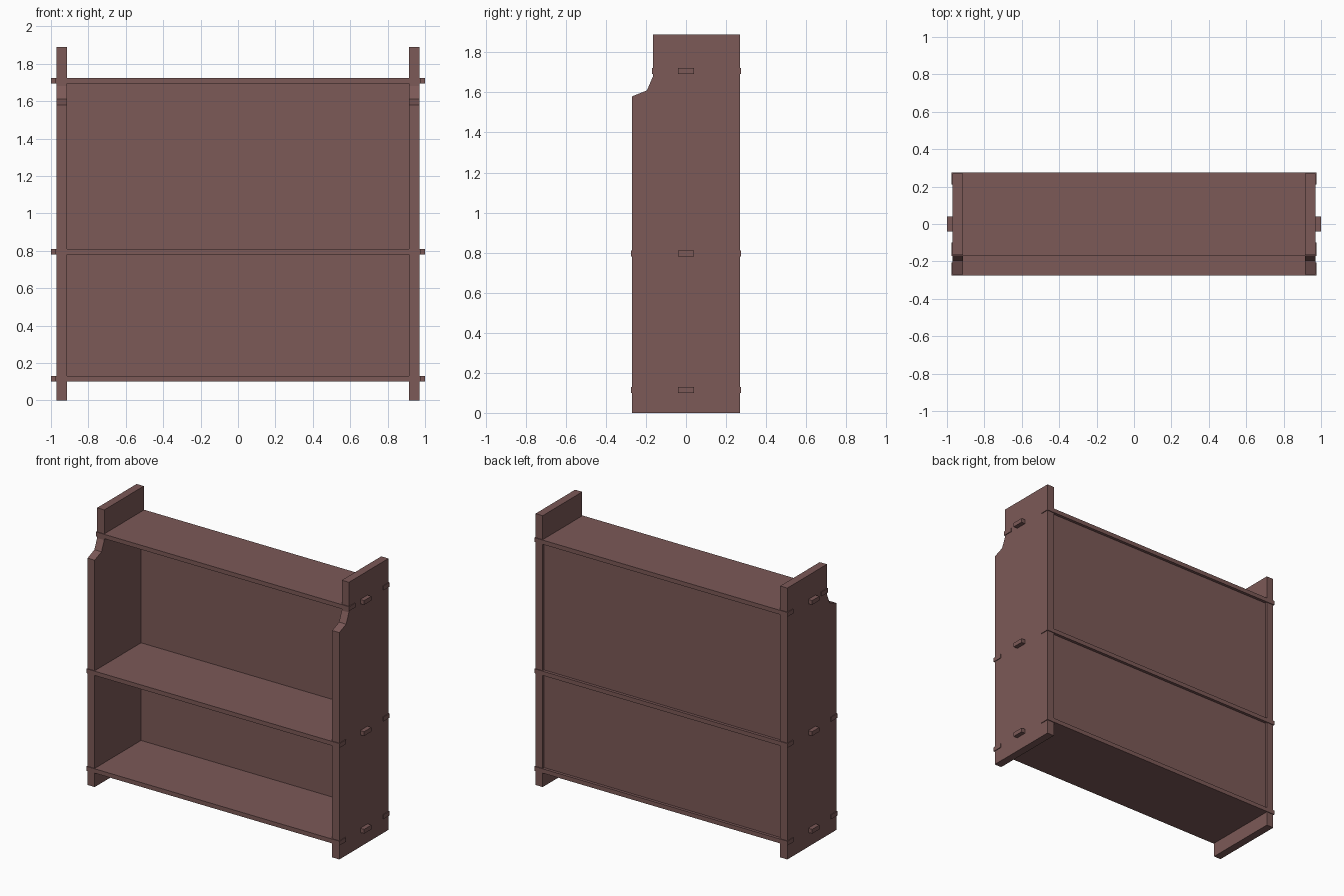
import bpy, bmesh
from mathutils import Vector

if "Cube" in bpy.data.objects:
    bpy.data.objects.remove(bpy.data.objects["Cube"])

wood = bpy.data.materials.new("brown wood")
wood.diffuse_color = (0.2, 0.1, 0.095, 1)
wood.use_nodes = True
wood.node_tree.nodes["Principled BSDF"].inputs["Base Color"].default_value = wood.diffuse_color


def extrude_profile(name, points, direction):
    """Flat outline pushed along a direction to make a solid board."""
    bm = bmesh.new()
    face = bm.faces.new([bm.verts.new(p) for p in points])
    res = bmesh.ops.extrude_face_region(bm, geom=[face], use_keep_orig=True)
    verts = [v for v in res["geom"] if isinstance(v, bmesh.types.BMVert)]
    bmesh.ops.translate(bm, verts=verts, vec=Vector(direction))
    bmesh.ops.recalc_face_normals(bm, faces=bm.faces)
    mesh = bpy.data.meshes.new(name)
    bm.to_mesh(mesh)
    bm.free()
    mesh.materials.append(wood)
    obj = bpy.data.objects.new(name, mesh)
    bpy.context.collection.objects.link(obj)
    return obj


# Side panels with a stepped shoulder at the front
side = [(-0.27, 0), (0.27, 0), (0.27, 1.89), (-0.165, 1.89),
        (-0.165, 1.68), (-0.195, 1.61), (-0.27, 1.58)]
for label, sign in (("left", -1), ("right", 1)):
    extrude_profile(label + "_side_panel",
                    [(sign * 0.915, y, z) for y, z in side],
                    (sign * 0.055, 0, 0))


# Shelves with corner tabs and a through tenon at each end
def shelf(name, front, z0, z1):
    back, inner, lip, tip = 0.275, 0.915, 0.975, 1.0
    right = [(lip, front), (lip, front + 0.07), (inner, front + 0.07),
             (inner, -0.04), (tip, -0.04), (tip, 0.04), (inner, 0.04),
             (inner, back - 0.065), (lip, back - 0.065), (lip, back)]
    outline = right + [(-x, y) for x, y in reversed(right)]
    extrude_profile(name, [(x, y, z0) for x, y in outline], (0, 0, z1 - z0))


shelf("bottom_shelf", -0.275, 0.10, 0.13)
shelf("middle_shelf", -0.275, 0.78, 0.81)
shelf("top_shelf", -0.17, 1.693, 1.723)

# Thin back panels set just inside the rear edges
for name, z0, z1 in (("lower_back_panel", 0.13, 0.78),
                     ("upper_back_panel", 0.81, 1.693)):
    extrude_profile(name, [(-0.915, 0.24, z0), (0.915, 0.24, z0),
                           (0.915, 0.24, z1), (-0.915, 0.24, z1)],
                    (0, 0.015, 0))
